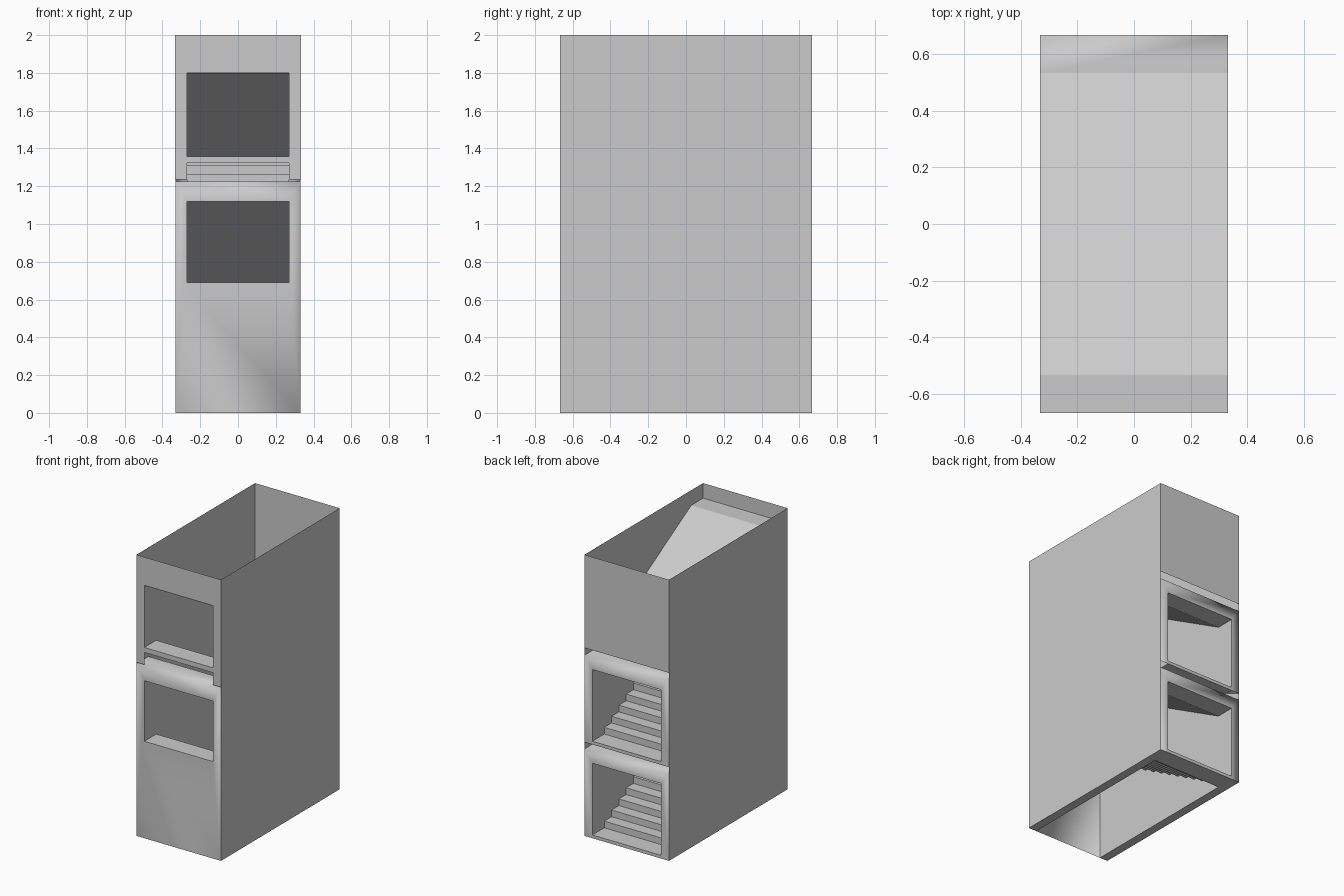
import bpy, bmesh

if "Cube" in bpy.data.objects:
    bpy.data.objects.remove(bpy.data.objects["Cube"], do_unlink=True)

OUT, W, IN = 0.333, 0.332, 0.27      # casing, module and tunnel half widths
D, L = 0.667, 0.533                  # half depth, start of the landings
RISE, STEPS = 0.667, 14

grey = bpy.data.materials.new("plain_grey")
grey.use_nodes = True
grey.diffuse_color = (0.6, 0.6, 0.6, 1)
grey.node_tree.nodes["Principled BSDF"].inputs["Base Color"].default_value = (0.6, 0.6, 0.6, 1)


def build(name, faces, smooth=False, sharp=None):
    """Make an object from point loops, welding the shared corners."""
    bm = bmesh.new()
    for loop in faces:
        bm.faces.new([bm.verts.new(p) for p in loop])
    bmesh.ops.remove_doubles(bm, verts=bm.verts, dist=0.0004)
    bmesh.ops.recalc_face_normals(bm, faces=bm.faces)
    for f in bm.faces:
        f.smooth = smooth
    for e in bm.edges:
        if sharp and sharp(e):
            e.smooth = False
    me = bpy.data.meshes.new(name)
    bm.to_mesh(me)
    bm.free()
    me.materials.append(grey)
    ob = bpy.data.objects.new(name, me)
    bpy.context.collection.objects.link(ob)
    return ob


def sheet(profile, w):
    """Sweep a (y, z) profile across the width."""
    return [[(-w, *a), (w, *a), (w, *b), (-w, *b)] for a, b in zip(profile, profile[1:])]


def ring(y, w, bottom, top, hole_bottom, hole_top, sill):
    """Upright panel with an opening; without a sill it is open below."""
    o = [(-w, y, bottom), (-w, y, top), (w, y, top), (w, y, bottom)]
    i = [(-IN, y, hole_bottom), (-IN, y, hole_top), (IN, y, hole_top), (IN, y, hole_bottom)]
    return [[o[k], o[(k + 1) % 4], i[(k + 1) % 4], i[k]] for k in range(4 if sill else 3)]


def both_sides(profile, w):
    return [[(s * w, y, z) for y, z in profile] for s in (-1, 1)]


# Outer casing: side walls, upper back wall and upper front panel
casing = both_sides([(-D, 0), (D, 0), (D, 2), (-D, 2)], OUT)
casing += sheet([(D, 1.338), (D, 2)], OUT)
casing += ring(-D, OUT, 1.235, 2, 1.235, 1.80, False)
build("casing", casing)


def crease(e):
    a, b = (v.co for v in e.verts)
    along_x = abs(a.y - b.y) < 0.001 and abs(a.z - b.z) < 0.001
    roof_side = abs(a.x - b.x) < 0.001 and abs(a.y - b.y) > 0.01
    return roof_side or (along_x and abs(a.y) < D - 0.05)


for n, name in enumerate(("lower", "upper")):
    dz = n * RISE
    # Shell: roof, back surround, sides and, below, the front panel
    roof = [(-D, dz + 1.226), (-L, dz + 1.226), (L, dz + 0.618), (D, dz + 0.618)]
    shell = sheet(roof, W) + ring(D, W, dz, dz + 0.618, dz, dz + 0.533, False)
    if n == 0:
        shell += ring(-D, W, 0, 1.226, 0.655, 1.12, True)
        shell += both_sides([(-D, 0)] + roof + [(D, 0)], W)
    else:
        shell += both_sides([(-D, 1.25)] + roof + [(D, dz)], W)
    build(name + "_shell", shell, True, crease)

    # Tunnel: sloping ceiling and inner side walls
    ceiling = [(-D, dz + 1.13), (-L, dz + 1.13), (L, dz + 0.533), (D, dz + 0.533)]
    low = [(D, dz), (L, dz), (-L, dz + 0.655), (-D, dz + 0.655)] if n else [(D, 0), (-D, 0)]
    tunnel = sheet(ceiling, IN) + both_sides(ceiling + low, IN)
    if n == 0:
        tunnel += [[(s * IN, -D, 0), (s * W, -D, 0), (s * W, D, 0), (s * IN, D, 0)] for s in (-1, 1)]
    build(name + "_tunnel", tunnel)

    # Stairs with a landing lip at each end
    run, rise = 2 * L / (STEPS - 1), RISE / STEPS
    path = [(-L, dz + 0.655), (-D, dz + 0.655), (-D, dz + 0.69)]
    for k in range(STEPS):
        y, z = -L + k * run, dz + 0.69 - k * rise
        path += [(y, z), (y, z - rise)]
    path += [(D, dz + 0.023), (D, dz), (L, dz)]
    build(name + "_stairs", sheet(path, IN))
